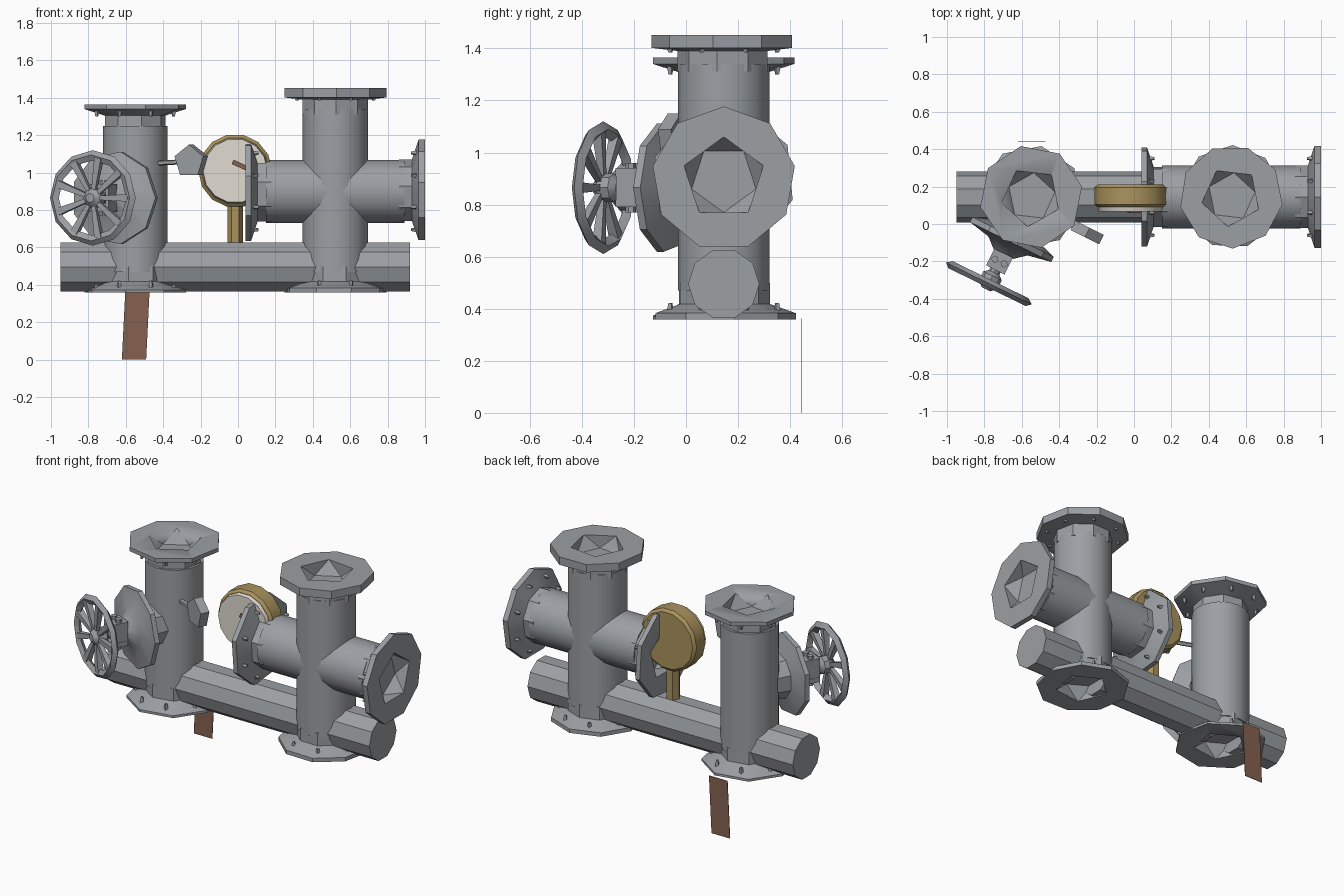
import bpy, bmesh, math
from mathutils import Vector, Matrix

cube = bpy.data.objects.get("Cube")
if cube:
    bpy.data.objects.remove(cube, do_unlink=True)


def material(name, rgb):
    m = bpy.data.materials.new(name)
    m.use_nodes = True
    m.diffuse_color = (*rgb, 1)
    bsdf = m.node_tree.nodes["Principled BSDF"]
    bsdf.inputs["Base Color"].default_value = (*rgb, 1)
    bsdf.inputs["Roughness"].default_value = 0.7
    return m


STEEL = material("steel grey", (0.33, 0.35, 0.37))
BRASS = material("brass", (0.40, 0.29, 0.11))
DIAL = material("dial white", (0.75, 0.71, 0.64))
RUST = material("rust brown", (0.24, 0.12, 0.08))


def frame(origin, axis):
    """Matrix whose local z runs along the axis."""
    quat = Vector(axis).to_track_quat('Z', 'Y')
    return Matrix.Translation(origin) @ quat.to_matrix().to_4x4()


def finish(bm, name, mat, angle=35):
    bmesh.ops.recalc_face_normals(bm, faces=bm.faces)
    mesh = bpy.data.meshes.new(name)
    bm.to_mesh(mesh)
    bm.free()
    mesh.materials.append(mat)
    ob = bpy.data.objects.new(name, mesh)
    bpy.context.collection.objects.link(ob)
    bpy.ops.object.select_all(action='DESELECT')
    ob.select_set(True)
    bpy.context.view_layer.objects.active = ob
    bpy.ops.object.shade_smooth_by_angle(angle=math.radians(angle))
    return ob


def add_lathe(bm, profile, mtx, sides, phase=0):
    """Turn (radius, height) points, closing each end with a flat cap."""
    rings = []
    for r, h in profile:
        ring = []
        for i in range(sides):
            a = math.tau * i / sides + phase
            ring.append(bm.verts.new(mtx @ Vector((r * math.cos(a), r * math.sin(a), h))))
        rings.append(ring)
    for lo, hi in zip(rings, rings[1:]):
        for i in range(sides):
            j = (i + 1) % sides
            bm.faces.new((lo[i], lo[j], hi[j], hi[i]))
    bm.faces.new(rings[0])
    bm.faces.new(rings[-1])


def lathe(name, profile, origin, axis, sides, mat=STEEL, phase=0):
    bm = bmesh.new()
    add_lathe(bm, profile, frame(origin, axis), sides, phase)
    return finish(bm, name, mat)


def rod(name, start, end, radius, sides, mat=STEEL, phase=0):
    d = Vector(end) - Vector(start)
    return lathe(name, [(radius, 0), (radius, d.length)], start, d, sides, mat, phase)


def add_box(bm, size, mtx):
    bmesh.ops.create_cube(bm, size=1, matrix=mtx @ Matrix.Diagonal((*size, 1)))


def flange(name, face, axis, bore, thick, taper, sides, phase):
    """Faceted flange with a twisted five-sided socket and small bolts behind."""
    mtx = frame(face, axis)
    bm = bmesh.new()
    add_lathe(bm, [(bore, -0.14), (bore, -taper), (0.277, -thick), (0.277, 0)],
              mtx, sides, phase)
    ob = finish(bm, name, STEEL)
    cut = bmesh.new()
    for r, h, turn in ((0.16, 0.001, 0), (0.13, -0.08, math.pi / 5)):
        for i in range(5):
            a = math.tau * i / 5 + turn + phase
            cut.verts.new(mtx @ Vector((r * math.cos(a), r * math.sin(a), h)))
    bmesh.ops.convex_hull(cut, input=cut.verts)
    cutter = finish(cut, name + "_cutter", STEEL)
    cutter.hide_render = True
    mod = ob.modifiers.new("socket", 'BOOLEAN')
    mod.object = cutter
    mod.solver = 'EXACT'
    bpy.context.view_layer.objects.active = ob
    bpy.ops.object.modifier_apply(modifier=mod.name)
    bpy.data.objects.remove(cutter, do_unlink=True)
    bolts = bmesh.new()
    for i in range(8):
        a = math.tau * (i + 0.5) / 8
        spot = Matrix.Translation((0.222 * math.cos(a), 0.222 * math.sin(a), 0))
        add_lathe(bolts, [(0.008, -taper - 0.005), (0.018, -thick + 0.01)], mtx @ spot, 4, a)
    finish(bolts, name + "_bolts", STEEL)


# Long ground pipe, broken where the upright pipes take over
LEFT_X, RIGHT_X, MID_Y, PIPE_Z = -0.55, 0.52, 0.145, 0.495
spans = ((-0.95, LEFT_X - 0.1), (LEFT_X + 0.1, RIGHT_X - 0.1), (RIGHT_X + 0.1, 0.92))
for i, (a, b) in enumerate(spans):
    rod(f"ground_pipe_{i + 1}", (a, MID_Y, PIPE_Z), (b, MID_Y, PIPE_Z), 0.137, 10)

# Upright pipes and the side branch
rod("valve_upright_pipe", (LEFT_X, MID_Y, 0.47), (LEFT_X, MID_Y, 1.25), 0.172, 16)
rod("cross_upright_pipe", (RIGHT_X, MID_Y, 0.47), (RIGHT_X, MID_Y, 1.34), 0.175, 16)
BRANCH_Z = 0.9
rod("cross_branch_pipe", (0.15, MID_Y, BRANCH_Z), (0.89, MID_Y, BRANCH_Z), 0.168, 16)

# Flanges on every open end
flange("valve_pipe_top_flange", (LEFT_X, MID_Y, 1.365), (0, 0, 1), 0.165, 0.025, 0.06, 8, 0.2)
flange("valve_pipe_bottom_flange", (LEFT_X, MID_Y, 0.358), (0, 0, -1), 0.175, 0.015, 0.06, 8, 0.2)
flange("cross_top_flange", (RIGHT_X, MID_Y, 1.452), (0, 0, 1), 0.178, 0.05, 0.062, 9, 0.2)
flange("cross_bottom_flange", (RIGHT_X, MID_Y, 0.358), (0, 0, -1), 0.178, 0.025, 0.06, 9, 0.2)
flange("cross_left_flange", (1.0, MID_Y, BRANCH_Z), (1, 0, 0), 0.17, 0.035, 0.07, 9, math.pi / 2)
flange("cross_right_flange", (0.04, MID_Y, BRANCH_Z), (-1, 0, 0), 0.168, 0.03, 0.065, 8, 0.3)

# Valve bonnet and stem, pointing forward and outward
VALVE = Vector((LEFT_X, MID_Y, 0.865))
OUT = Vector((-0.44, -0.9, 0)).normalized()
lathe("valve_bonnet", [(0.13, 0.1), (0.14, 0.2), (0.25, 0.235), (0.25, 0.265),
                       (0.12, 0.29), (0.06, 0.34)], VALVE, OUT, 9)
lathe("valve_stem", [(0.03, 0.3), (0.03, 0.45), (0.055, 0.47), (0.055, 0.52), (0.025, 0.55)],
      VALVE, OUT, 8)

# Yoke clamp: two plates with paired bolts
side = Vector((-OUT.y, OUT.x, 0))
yoke = bmesh.new()
turn = Matrix.Rotation(math.atan2(side.y, side.x), 4, 'Z')
for s in (-1, 1):
    at = Matrix.Translation(VALVE + OUT * 0.385 + Vector((0, 0, 0.06 * s))) @ turn
    add_box(yoke, (0.11, 0.1, 0.03), at)
    for k in (-1, 1):
        add_lathe(yoke, [(0.02, -0.025), (0.02, 0.025)],
                  at @ Matrix.Translation((0.027 * k, 0, 0.01 * s)), 6)
        add_box(yoke, (0.016, 0.1, 0.05), at @ Matrix.Translation((0.045 * k, 0, -0.035 * s)))
finish(yoke, "valve_yoke", STEEL)

# Handwheel: angular rim plus flared spokes
wheel = bmesh.new()
wm = frame(VALVE + OUT * 0.515, OUT)
section = ((0.255, 0), (0.23, 0.022), (0.2, 0.005), (0.225, -0.022))
N = 12
rim = [[wheel.verts.new(wm @ Matrix.Rotation(math.tau * i / N, 4, 'Z') @ Vector((r, 0, h)))
        for r, h in section] for i in range(N)]
for i in range(N):
    a, b = rim[i], rim[(i + 1) % N]
    for k in range(4):
        n = (k + 1) % 4
        wheel.faces.new((a[k], a[n], b[n], b[k]))
SPOKES = 9
for i in range(SPOKES):
    sm = wm @ Matrix.Rotation(math.tau * i / SPOKES, 4, 'Z') @ frame((0.03, 0, 0), (1, 0, 0))
    add_lathe(wheel, [(0.015, 0), (0.028, 0.185)], sm, 4, math.pi / 4)
finish(wheel, "handwheel", STEEL, 25)

# Small drain plug on the valve pipe
knob = Vector((-0.25, -0.045, 1.06))
rod("plug_stem", (-0.46, 0.05, 1.05), knob, 0.014, 5)
facing = Vector((0.45, 0.9, 0)).normalized() * 0.028
rod("plug_knob", knob - facing, knob + facing, 0.09, 5, phase=math.pi / 2)

# Pressure gauge
GX, GZ = -0.015, 1.01
rod("gauge_stem", (GX, 0.15, 0.6), (GX, 0.15, 0.84), 0.042, 6, BRASS)
lathe("gauge_body", [(0.18, 0), (0.197, 0.015), (0.197, 0.105), (0.18, 0.12)],
      (GX, 0.21, GZ), (0, -1, 0), 14, BRASS)
lathe("gauge_dial", [(0.178, 0), (0.172, 0.025)], (GX, 0.092, GZ), (0, -1, 0), 14, DIAL)
needle = bmesh.new()
add_box(needle, (0.085, 0.008, 0.025),
        Matrix.Translation((0.01, 0.062, 1.04)) @ Matrix.Rotation(0.43, 4, 'Y'))
finish(needle, "gauge_needle", RUST)

# Thin hanging plate behind the valve pipe
plate = bmesh.new()
add_box(plate, (0.13, 0.003, 0.362),
        Matrix.Translation((-0.55, 0.443, 0.181)) @ Matrix.Shear('XY', 4, (0, 0)))
for v in plate.verts:
    v.co.x += 0.012 * (1 if v.co.z > 0.2 else -0.5)
finish(plate, "hanging_plate", RUST)
